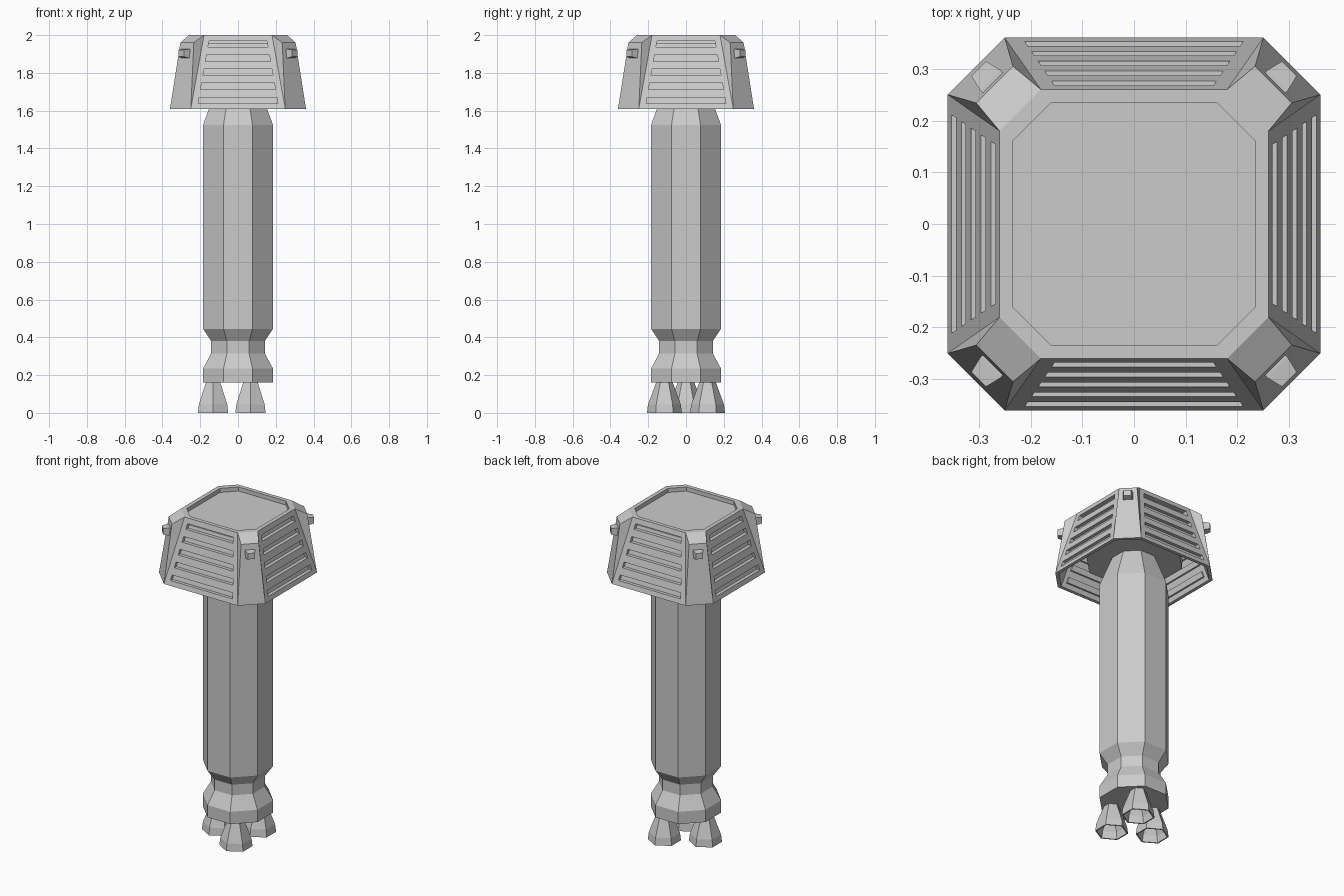
import bpy, bmesh, math
from mathutils import Vector, Matrix

if "Cube" in bpy.data.objects:
    bpy.data.objects.remove(bpy.data.objects["Cube"])

grey = bpy.data.materials.new("light_grey")
grey.diffuse_color = (0.6, 0.6, 0.6, 1)
grey.use_nodes = True
grey.node_tree.nodes["Principled BSDF"].inputs["Base Color"].default_value = grey.diffuse_color


def finish(bm, name, recalc=True):
    bmesh.ops.remove_doubles(bm, verts=bm.verts, dist=0.0002)
    if recalc:
        bmesh.ops.recalc_face_normals(bm, faces=bm.faces)
    me = bpy.data.meshes.new(name)
    bm.to_mesh(me)
    bm.free()
    me.materials.append(grey)
    ob = bpy.data.objects.new(name, me)
    bpy.context.collection.objects.link(ob)
    return ob


def face(bm, pts):
    return bm.faces.new([bm.verts.new(p) for p in pts])


def octagon(half, corner, z):
    """Square with cut corners, counter-clockwise."""
    h, c = half, corner
    return [Vector((x, y, z)) for x, y in
            ((h, -c), (h, c), (c, h), (-c, h), (-h, c), (-h, -c), (-c, -h), (c, -h))]


def regular(half, z):
    return octagon(half, half * math.tan(math.pi / 8), z)


def hexagon(apothem, z, cx, cy):
    r = apothem / math.cos(math.pi / 6)
    return [Vector((cx + r * math.cos(math.radians(30 + 60 * i)),
                    cy + r * math.sin(math.radians(30 + 60 * i)), z)) for i in range(6)]


def loft(bm, rings, first=False, last=False):
    for a, b in zip(rings, rings[1:]):
        n = len(a)
        for i in range(n):
            j = (i + 1) % n
            face(bm, (a[i], a[j], b[j], b[i]))
    if first:
        face(bm, rings[0][::-1])
    if last:
        face(bm, rings[-1])


# Main column: band, waist, long tube and tapered neck
bm = bmesh.new()
column = [(0.185, 0.16), (0.185, 0.235), (0.142, 0.315), (0.142, 0.38),
          (0.185, 0.445), (0.185, 1.525), (0.115, 1.715)]
loft(bm, [regular(h, z) for h, z in column], True, True)
finish(bm, "column")

# Three hollow hexagonal nozzles
for k in range(3):
    a = math.radians(60 + 120 * k)
    cx, cy = 0.132 * math.cos(a), 0.132 * math.sin(a)
    bm = bmesh.new()
    bell = [(0.025, 0.14), (0.068, 0.04), (0.073, 0.0), (0.08, 0.0),
            (0.075, 0.045), (0.037, 0.165)]
    loft(bm, [hexagon(r, z, cx, cy) for r, z in bell], True, True)
    finish(bm, "nozzle_%d" % (k + 1))

# Inner core beneath the hood
bm = bmesh.new()
loft(bm, [regular(0.258, 1.71), octagon(0.235, 0.15, 1.96)], True, True)
finish(bm, "hood_core")

# Hood: four slotted panels, four raised corners, recessed cap, inner lining
Z0, Z1, ZM = 1.61, 2.0, 1.96


def on_panel(side, z, slot=False, push=0.0):
    t = (z - Z0) / (Z1 - Z0)
    w = 0.216 - 0.068 * t if slot else 0.25 - 0.07 * t
    return Vector((side * w, -(0.36 - 0.10 * t) + push, z))


slots = [(1.638 + 0.0745 * i, 1.671 + 0.0745 * i) for i in range(5)]
bm = bmesh.new()
for k in range(4):
    rot = Matrix.Rotation(k * math.pi / 2, 4, 'Z')

    def put(*pts):
        face(bm, [rot @ p for p in pts])

    P = on_panel
    low = Z0
    for a, b in slots + [(Z1, None)]:
        # plain strip below each slot
        put(P(-1, low), P(1, low), P(1, a), P(-1, a))
        if b is None:
            break
        # panel on both sides of the slot
        put(P(-1, a), P(-1, a, True), P(-1, b, True), P(-1, b))
        put(P(1, a, True), P(1, a), P(1, b), P(1, b, True))
        # slot walls and back, pushed straight in
        outer = [P(-1, a, True), P(1, a, True), P(1, b, True), P(-1, b, True)]
        inner = [p + Vector((0, 0.03, 0)) for p in outer]
        for i in range(4):
            j = (i + 1) % 4
            put(outer[i], outer[j], inner[j], inner[i])
        put(*inner)
        low = b
    # raised corner with sloped shoulder
    b0, b1 = Vector((0.25, -0.36, Z0)), Vector((0.36, -0.25, Z0))
    m0, m1 = Vector((0.234, -0.305, ZM)), Vector((0.305, -0.234, ZM))
    t0, t1 = Vector((0.18, -0.26, Z1)), Vector((0.26, -0.18, Z1))
    put(b0, b1, m1, m0)
    put(m0, m1, t1, t0)
    put(b0, m0, t0)
    put(b1, t1, m1)
loft(bm, [octagon(0.26, 0.18, Z1), octagon(0.235, 0.16, Z1),
          octagon(0.235, 0.16, 1.975)], last=True)
loft(bm, [octagon(0.25, 0.175, 1.955), octagon(0.34, 0.242, Z0),
          octagon(0.36, 0.25, Z0)], first=True)
finish(bm, "slotted_hood")

# Small tapered studs on the hood corners
for k in range(4):
    bm = bmesh.new()
    rings = []
    for d, w, lo, hi in ((0.37, 0.028, 1.878, 1.926), (0.392, 0.028, 1.878, 1.926),
                         (0.425, 0.02, 1.886, 1.922)):
        rings.append([Vector((d, -w, lo)), Vector((d, w, lo)),
                      Vector((d, w, hi)), Vector((d, -w, hi))])
    loft(bm, rings, True, True)
    bm.transform(Matrix.Rotation(math.radians(45 + 90 * k), 4, 'Z'))
    finish(bm, "corner_stud_%d" % (k + 1))
